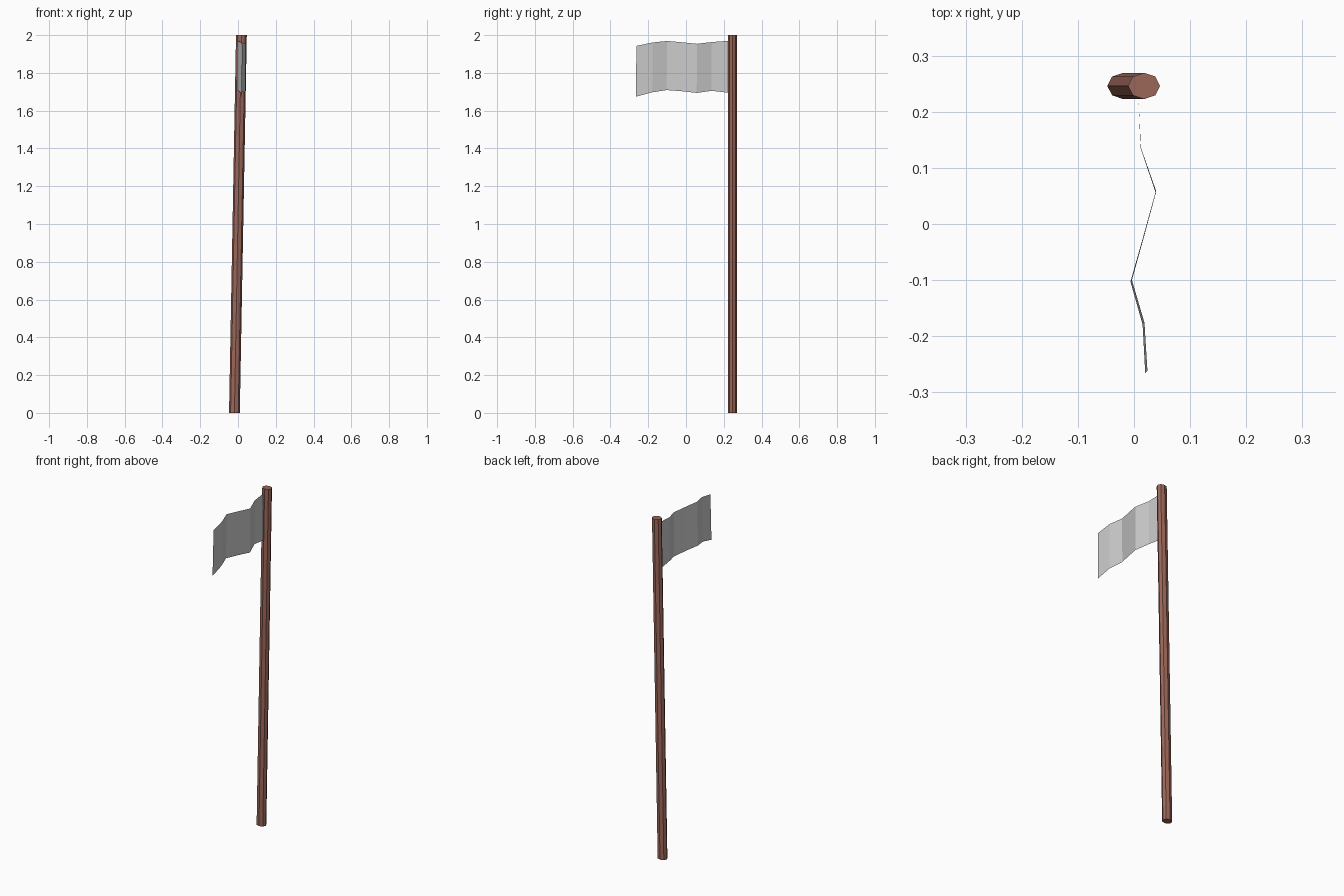
import bpy, math

if "Cube" in bpy.data.objects:
    bpy.data.objects.remove(bpy.data.objects["Cube"])

# Brown wood for the pole
wood = bpy.data.materials.new("wood")
wood.diffuse_color = (0.33, 0.135, 0.10, 1)
wood.use_nodes = True
wood.node_tree.nodes["Principled BSDF"].inputs["Base Color"].default_value = wood.diffuse_color

# Leaning eight-sided pole with level ends
bpy.ops.mesh.primitive_cylinder_add(vertices=8, radius=1, depth=2, location=(0, 0, 0))
pole = bpy.context.object
pole.name = "pole"
for v in pole.data.vertices:
    lean = 0.018 if v.co.z > 0 else -0.019
    v.co = (v.co.x * 0.0285 + lean, v.co.y * 0.0235 + 0.246, v.co.z + 1)
pole.data.materials.append(wood)

# Waving flag sheet: (x, y, bottom z, top z) at each fold
folds = [
    (0.008, 0.224, 1.695, 1.970),
    (0.012, 0.136, 1.705, 1.963),
    (0.039, 0.058, 1.694, 1.954),
    (0.017, -0.022, 1.703, 1.962),
    (-0.005, -0.100, 1.709, 1.969),
    (0.017, -0.176, 1.697, 1.961),
    (0.022, -0.262, 1.674, 1.943),
]
verts, faces = [], []
for i, (x, y, low, high) in enumerate(folds):
    drift = 0.004 * i / (len(folds) - 1)
    verts += [(x - drift / 2, y - drift, low), (x + drift / 2, y, high)]
    if i:
        k = 2 * i
        faces.append((k - 2, k, k + 1, k - 1))
mesh = bpy.data.meshes.new("flag")
mesh.from_pydata(verts, [], faces)
flag = bpy.data.objects.new("flag", mesh)
bpy.context.collection.objects.link(flag)
